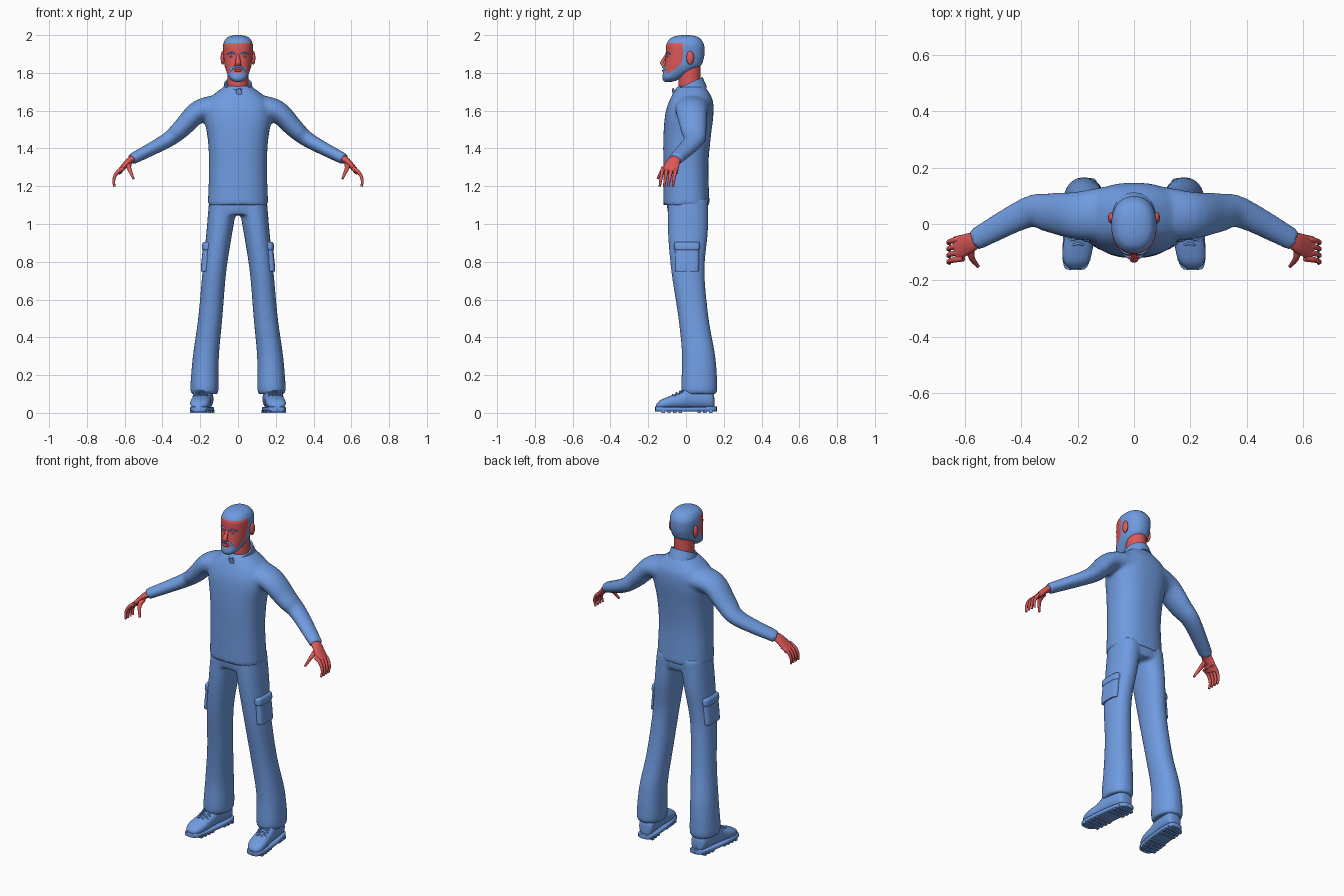
import bpy, bmesh, math
from mathutils import Matrix, Vector

cube = bpy.data.objects.get("Cube")
if cube:
    bpy.data.objects.remove(cube, do_unlink=True)

AXIS_X, AXIS_Y, AXIS_Z = Vector((1, 0, 0)), Vector((0, 1, 0)), Vector((0, 0, 1))
BOTH_SIDES = (1, -1)


def make_material(name, red, green, blue):
    colour = (red, green, blue, 1)
    material = bpy.data.materials.new(name)
    material.use_nodes = True
    material.diffuse_color = colour
    material.node_tree.nodes["Principled BSDF"].inputs["Base Color"].default_value = colour
    return material


BLUE = make_material("blue", .16, .33, .75)
RED = make_material("red", .73, .1, .1)


def smooth_rows(rows, steps):
    """Catmull-Rom interpolation through rows of any length."""
    rows = [Vector(row) for row in rows]
    padded = [rows[0], *rows, rows[-1]]
    result = []
    for before, start, end, after in zip(padded, padded[1:], padded[2:], padded[3:]):
        slope_in, slope_out = (end - before) / 2, (after - start) / 2
        for step in range(steps):
            t = step / steps
            ease = t * t * (3 - 2 * t)
            result.append(start.lerp(end, ease)
                          + slope_in * t * (1 - t) ** 2 - slope_out * t * t * (1 - t))
    return result + [rows[-1]]


def signed_power(value, power):
    return math.copysign(abs(value) ** power, value)


def loft(bm, rows, mirror=1, sides=24, steps=5, tangent=None, reference=AXIS_Y, square=2):
    """Skin superellipse rings through rows (x, y, z, half width, half depth)."""
    rows = smooth_rows(rows, steps)
    last = len(rows) - 1
    rings = []
    for i, row in enumerate(rows):
        centre, width, depth = Vector(row[:3]), row[3], row[4]
        along = tangent or Vector((rows[min(i + 1, last)] - rows[max(i - 1, 0)])[:3])
        across = reference.cross(along).normalized()
        through = along.cross(across).normalized()
        ring = []
        for k in range(sides):
            angle = math.tau * k / sides
            point = (centre + across * width * signed_power(math.cos(angle), 2 / square)
                     + through * depth * signed_power(math.sin(angle), 2 / square))
            ring.append(bm.verts.new((point.x * mirror, point.y, point.z)))
        rings.append(ring)
    for lower, higher in zip(rings, rings[1:]):
        for k in range(sides):
            bm.faces.new((lower[k - 1], lower[k], higher[k], higher[k - 1]))
    bm.faces.new(rings[0])
    bm.faces.new(rings[-1])


def limb(bm, path, width, depth, **options):
    """Loft along a path while width and depth taper evenly from start to end."""
    rows = []
    for i, point in enumerate(path):
        t = i / (len(path) - 1)
        rows.append((*point, width[0] + (width[1] - width[0]) * t,
                     depth[0] + (depth[1] - depth[0]) * t))
    loft(bm, rows, **options)


def body(bm, profile, **options):
    """Upright loft from a profile of (z, half width, front y, back y)."""
    rows = [(0, (front + back) / 2, z, width, (back - front) / 2)
            for z, width, front, back in profile]
    loft(bm, rows, tangent=AXIS_Z, **options)


def ball(bm, centre, radii):
    matrix = Matrix.Translation(centre) @ Matrix.Diagonal((*radii, 1))
    bmesh.ops.create_uvsphere(bm, u_segments=20, v_segments=12, radius=1, matrix=matrix)


def finish(name, bm, materials, colour_rule=None, blend=False):
    bmesh.ops.recalc_face_normals(bm, faces=bm.faces)
    if colour_rule:
        for face in bm.faces:
            face.material_index = colour_rule(face.calc_center_median())
    mesh = bpy.data.meshes.new(name)
    bm.to_mesh(mesh)
    bm.free()
    for material in materials:
        mesh.materials.append(material)
    part = bpy.data.objects.new(name, mesh)
    bpy.context.collection.objects.link(part)
    bpy.ops.object.select_all(action='DESELECT')
    part.select_set(True)
    bpy.context.view_layer.objects.active = part
    bpy.ops.object.shade_smooth_by_angle(angle=math.radians(50))
    if blend:
        remesh = part.modifiers.new("blend", 'REMESH')
        remesh.mode, remesh.voxel_size, remesh.use_smooth_shade = 'VOXEL', .01, True
        soften = part.modifiers.new("soften", 'SMOOTH')
        soften.factor, soften.iterations = .5, 5


# Sweater: torso and both sleeves blended together
bm = bmesh.new()
body(bm, [(1.1, .16, -.12, .125), (1.3, .153, -.12, .118), (1.45, .16, -.12, .13), (1.58, .18, -.11, .145),
          (1.66, .155, -.085, .14), (1.73, .07, -.045, .1)], sides=48, square=2.4)
for side in BOTH_SIDES:
    limb(bm, [(.06, .04, 1.62), (.2, .03, 1.6), (.3, .04, 1.505), (.38, .04, 1.44), (.565, -.057, 1.342)],
         width=(.07, .03), depth=(.1, .04), mirror=side)
finish("sweater", bm, [BLUE], blend=True)

# Stand-up collar, higher at the back, with a small front tab
bm = bmesh.new()
loft(bm, [(0, .035, 1.69, .082, .084), (0, .015, 1.745, .073, .08), (0, .015, 1.745, .064, .07),
          (0, .03, 1.7, .06, .066)], sides=40, steps=1, tangent=Vector((0, -.45, 1)))
limb(bm, [(.01, -.064, 1.68), (0, -.069, 1.715)], width=(.014, .014), depth=(.006, .006), square=4)
finish("collar", bm, [BLUE])

# Trousers: pelvis and two legs blended together
bm = bmesh.new()
body(bm, [(1.05, .14, -.095, .11), (1.09, .15, -.1, .117), (1.14, .15, -.1, .115)], sides=40, square=2.4)
for side in BOTH_SIDES:
    loft(bm, [(.177, .07, .1, .07, .09), (.177, .07, .14, .075, .096), (.17, .067, .3, .069, .088),
              (.147, .04, .5, .064, .08), (.125, .01, .75, .063, .088), (.098, .01, .96, .069, .106),
              (.076, .01, 1.13, .077, .107)], mirror=side, sides=32, tangent=AXIS_Z, square=2.2)
finish("trousers", bm, [BLUE], blend=True)

# Cargo pockets with flaps on the outer thighs
bm = bmesh.new()
for side in BOTH_SIDES:
    for bottom, top, bulge in ((.75, .88, .028), (.86, .905, .033)):
        rows = []
        for z, shrink in ((bottom, .006), (bottom + .01, 0), (top - .01, 0), (top, .006)):
            rows.append((.17 - (z - .75) / 10, .005, z, bulge - shrink, bulge + .035 - shrink))
        loft(bm, rows, mirror=side, sides=32, tangent=AXIS_Z, square=4)
finish("cargo_pockets", bm, [BLUE])


# Shoes: the foot line turns outward towards the toe
def foot_x(y):
    return .19 - y / 9


uppers, soles, laces = bmesh.new(), bmesh.new(), bmesh.new()
for side in BOTH_SIDES:
    rows = []
    for y, width, top in ((.15, .02, .08), (.13, .045, .12), (.02, .05, .14), (-.03, .05, .108),
                          (-.09, .053, .087), (-.135, .044, .068), (-.158, .02, .045)):
        rows.append((foot_x(y), y, top / 2 + .01, width, top / 2 - .01))
    loft(uppers, rows, mirror=side, sides=28, tangent=-AXIS_Y, reference=AXIS_Z, square=2.3)

    rows = []
    for step in range(-10, 11):
        y = -.163 * math.sin(step / 10 * math.pi / 2)
        width = .015 + .042 * math.cos(step / 10 * math.pi / 2) ** .5
        rows.append((foot_x(y), y, .02, width, .013))
    loft(soles, rows, mirror=side, sides=28, steps=1, tangent=-AXIS_Y, reference=AXIS_Z, square=5)

    # Tread lugs under toe and heel, leaving the arch clear
    for y in (-.12, -.09, -.06, -.03, .07, .1, .13):
        place = Matrix.Translation((side * foot_x(y), y, .008))
        bmesh.ops.create_cube(soles, size=1, matrix=place @ Matrix.Diagonal((.1, .018, .016, 1)))

    # Crossed laces climbing the instep
    for i in range(4):
        y, z = -.07 + i * .02, .092 + i * .01
        x = foot_x(y)
        for slant in (.008, -.008):
            limb(laces, [(x - .034, y + slant, z - .014), (x, y, z + .004), (x + .034, y - slant, z - .014)],
                 width=(.004, .004), depth=(.004, .004), mirror=side, sides=8)
finish("shoe_uppers", uppers, [BLUE])
finish("shoe_soles", soles, [BLUE])
finish("shoe_laces", laces, [BLUE])

# Hands: palm, thumb and four fingers that curl a little more at each joint
bm = bmesh.new()
for side in BOTH_SIDES:
    limb(bm, [(.545, -.048, 1.352), (.58, -.066, 1.33), (.63, -.087, 1.275)],
         width=(.022, .013), depth=(.026, .044), mirror=side)
    limb(bm, [(.58, -.08, 1.315), (.575, -.12, 1.29), (.553, -.15, 1.24)],
         width=(.016, .006), depth=(.016, .006), mirror=side, sides=12, reference=AXIS_X)
    for finger in range(4):
        joint = Vector((.605, -.052 - finger * .023, 1.295))
        path = [joint]
        for bend in range(4):
            angle = .5 + bend * .4
            joint = joint + Vector((math.cos(angle), -.15, -math.sin(angle))) * .03
            path.append(joint)
        limb(bm, path, width=(.012, .006), depth=(.012, .006), mirror=side, sides=12)
finish("hands", bm, [RED])

# Neck
bm = bmesh.new()
body(bm, [(1.68, .06, -.035, .09), (1.75, .055, -.04, .078), (1.84, .055, -.04, .078)], sides=32)
finish("neck", bm, [RED])


# Head: hair and beard are coloured by position
def head_colour(point):
    x, y, z = abs(point.x), point.y, point.z
    hair = z > 1.957 or (y > -.018 and z > 1.815)
    beard = y < .02 and z < 1.802 + max(0, y + .085) * .75
    goatee = y < -.06 and .026 < x < .042 and z < 1.832
    return 0 if hair or beard or goatee else 1


bm = bmesh.new()
body(bm, [(1.753, .015, -.11, -.075), (1.76, .032, -.12, -.05), (1.78, .05, -.125, -.015), (1.83, .069, -.115, .07),
          (1.87, .075, -.11, .092), (1.91, .079, -.106, .098), (1.95, .079, -.104, .095),
          (1.98, .065, -.085, .077), (1.994, .043, -.057, .053), (2, .014, -.02, .02)],
     sides=72, steps=9, square=2.25)
finish("head", bm, [BLUE, RED], head_colour)

# Nose, lips and ears
bm = bmesh.new()
limb(bm, [(0, -.1, 1.9), (0, -.113, 1.88), (0, -.126, 1.856), (0, -.118, 1.84)],
     width=(.007, .018), depth=(.008, .013), sides=16, tangent=AXIS_Z)
ball(bm, (0, -.12, 1.812), (.02, .008, .006))
for side in BOTH_SIDES:
    ball(bm, (side * .081, .022, 1.88), (.011, .02, .037))
finish("nose_lips_and_ears", bm, [RED])

# Eyebrows, eyes and moustache
bm = bmesh.new()
for side in BOTH_SIDES:
    limb(bm, [(.013, -.105, 1.9), (.034, -.101, 1.908), (.056, -.081, 1.9)],
         width=(.005, .004), depth=(.005, .004), mirror=side, sides=10)
    ball(bm, (side * .033, -.097, 1.887), (.012, .007, .005))
    limb(bm, [(0, -.12, 1.832), (.018, -.117, 1.83), (.036, -.103, 1.812), (.038, -.1, 1.795)],
         width=(.006, .005), depth=(.007, .006), mirror=side, sides=12)
finish("brows_eyes_and_moustache", bm, [BLUE])
